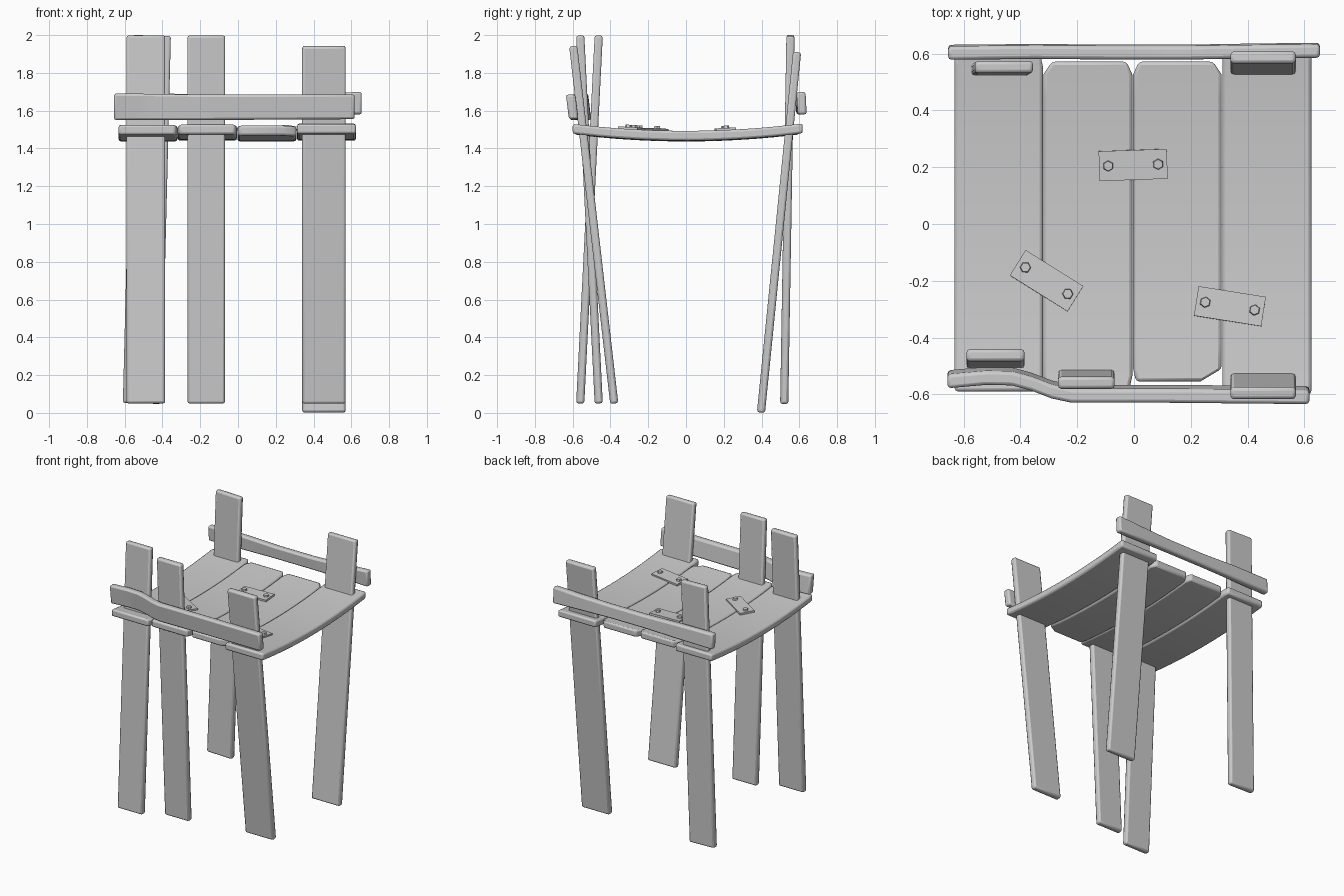
import bpy, bmesh, math
from mathutils import Vector, Matrix

if "Cube" in bpy.data.objects:
    bpy.data.objects.remove(bpy.data.objects["Cube"])


def loft(name, loops, bevel=0.012):
    """Join four-cornered sections into a closed board with rounded edges."""
    bm = bmesh.new()
    rings = [[bm.verts.new(p) for p in loop] for loop in loops]
    for a, b in zip(rings, rings[1:]):
        for i in range(4):
            j = (i + 1) % 4
            bm.faces.new((a[i], a[j], b[j], b[i]))
    bm.faces.new(rings[0][::-1])
    bm.faces.new(rings[-1])
    bmesh.ops.recalc_face_normals(bm, faces=bm.faces)
    return finish(name, bm, bevel)


def finish(name, bm, bevel):
    mesh = bpy.data.meshes.new(name)
    bm.to_mesh(mesh)
    bm.free()
    ob = bpy.data.objects.new(name, mesh)
    bpy.context.collection.objects.link(ob)
    if bevel:
        mod = ob.modifiers.new("rounded_edges", 'BEVEL')
        mod.width = bevel
        mod.segments = 2
        mod.limit_method = 'ANGLE'
        mod.angle_limit = math.radians(40)
    bpy.ops.object.select_all(action='DESELECT')
    bpy.context.view_layer.objects.active = ob
    ob.select_set(True)
    bpy.ops.object.shade_smooth_by_angle(angle=math.radians(35))
    return ob


# Legs: leaning flat boards with square-cut ends
def leg(name, width, top, bottom, thick=0.043):
    top, bottom = Vector(top), Vector(bottom)
    axis = (top - bottom).normalized()
    side = axis.cross(Vector((0, -1, 0))).normalized()
    depth = axis.cross(side).normalized()
    s, d = side * width / 2, depth * thick / 2
    loft(name, [[c - s - d, c + s - d, c + s + d, c - s + d] for c in (bottom, top)])


leg("front_left_leg", 0.205, (-0.488, -0.462, 1.998), (-0.488, -0.56, 0.05))
leg("front_middle_leg", 0.20, (-0.168, -0.56, 1.998), (-0.168, -0.462, 0.05))
leg("front_right_leg", 0.23, (0.455, -0.597, 1.942), (0.455, -0.38, 0.05))
leg("back_left_leg", 0.205, (-0.458, 0.553, 1.998), (-0.507, 0.52, 0.05))
leg("back_right_leg", 0.23, (0.455, 0.588, 1.91), (0.455, 0.397, 0.002))


# Seat planks: sagging towards the middle
def seat_z(y):
    return 1.493 + 0.037 * (y / 0.6) ** 2


def plank(name, front, back, x0, x1, chips=(0, 0, 0, 0), low=0.0):
    fl, fr, bl, br = chips
    steps = 12
    inner0, inner1 = front + 0.045, back - 0.045
    rows = [(front, x0 + fl, x1 - fr)]
    rows += [(inner0 + (inner1 - inner0) * i / steps, x0, x1) for i in range(steps + 1)]
    rows.append((back, x0 + bl, x1 - br))
    loops = []
    for y, a, b in rows:
        t = seat_z(y) - low
        u = t - 0.052
        loops.append([(a, y, u), (b, y, u), (b, y, t), (a, y, t)])
    loft(name, loops)


plank("seat_plank_1", -0.59, 0.60, -0.632, -0.321, (0, 0.01, 0, 0.01), 0.004)
plank("seat_plank_2", -0.58, 0.572, -0.319, -0.006, (0.01, 0.01, 0.03, 0.02))
plank("seat_plank_3", -0.555, 0.572, -0.003, 0.309, (0.01, 0.075, 0.02, 0.03), 0.003)
plank("seat_plank_4", -0.60, 0.618, 0.312, 0.625)


# Rails: bent boards nailed outside the legs
def rail(name, rows, thick, lean):
    t = thick / 2
    loft(name, [[(x, y - t + lean, lo), (x, y + t + lean, lo),
                 (x, y + t - lean, hi), (x, y - t - lean, hi)] for x, y, lo, hi in rows])


rail("front_rail", [(-0.657, -0.547, 1.55, 1.69), (-0.52, -0.535, 1.55, 1.69),
                    (-0.43, -0.537, 1.55, 1.688), (-0.36, -0.556, 1.55, 1.687),
                    (-0.29, -0.583, 1.55, 1.686), (-0.22, -0.598, 1.55, 1.685),
                    (0.1, -0.598, 1.552, 1.685), (0.618, -0.603, 1.555, 1.685)],
     0.05, 0.008)
rail("back_rail", [(-0.655, 0.605, 1.58, 1.692), (-0.35, 0.608, 1.585, 1.69),
                   (-0.1, 0.606, 1.59, 1.682), (0.2, 0.606, 1.59, 1.682),
                   (0.45, 0.61, 1.585, 1.69), (0.655, 0.612, 1.58, 1.70)],
     0.048, 0.003)


# Repair plates: metal strips following the seat slope, each with two hex bolts
def plate(name, x, y, angle, length=0.24, width=0.105):
    slope = math.atan(2 * 0.037 * y / 0.36)
    place = (Matrix.Translation((x, y, seat_z(y) + 0.004))
             @ Matrix.Rotation(slope, 4, 'X') @ Matrix.Rotation(math.radians(angle), 4, 'Z'))
    bm = bmesh.new()
    bmesh.ops.create_cube(bm, size=1, matrix=place @ Matrix.Diagonal((length, width, 0.014, 1)))
    finish(name, bm, 0)
    bm = bmesh.new()
    for s in (-1, 1):
        bmesh.ops.create_cone(bm, cap_ends=True, segments=6, radius1=0.02, radius2=0.017,
                              depth=0.014,
                              matrix=place @ Matrix.Translation((s * 0.088, 0, 0.012)))
    finish(name + "_bolts", bm, 0)


plate("middle_plate", -0.003, 0.208, 2)
plate("left_plate", -0.308, -0.2, -32)
plate("right_plate", 0.338, -0.29, -9)
